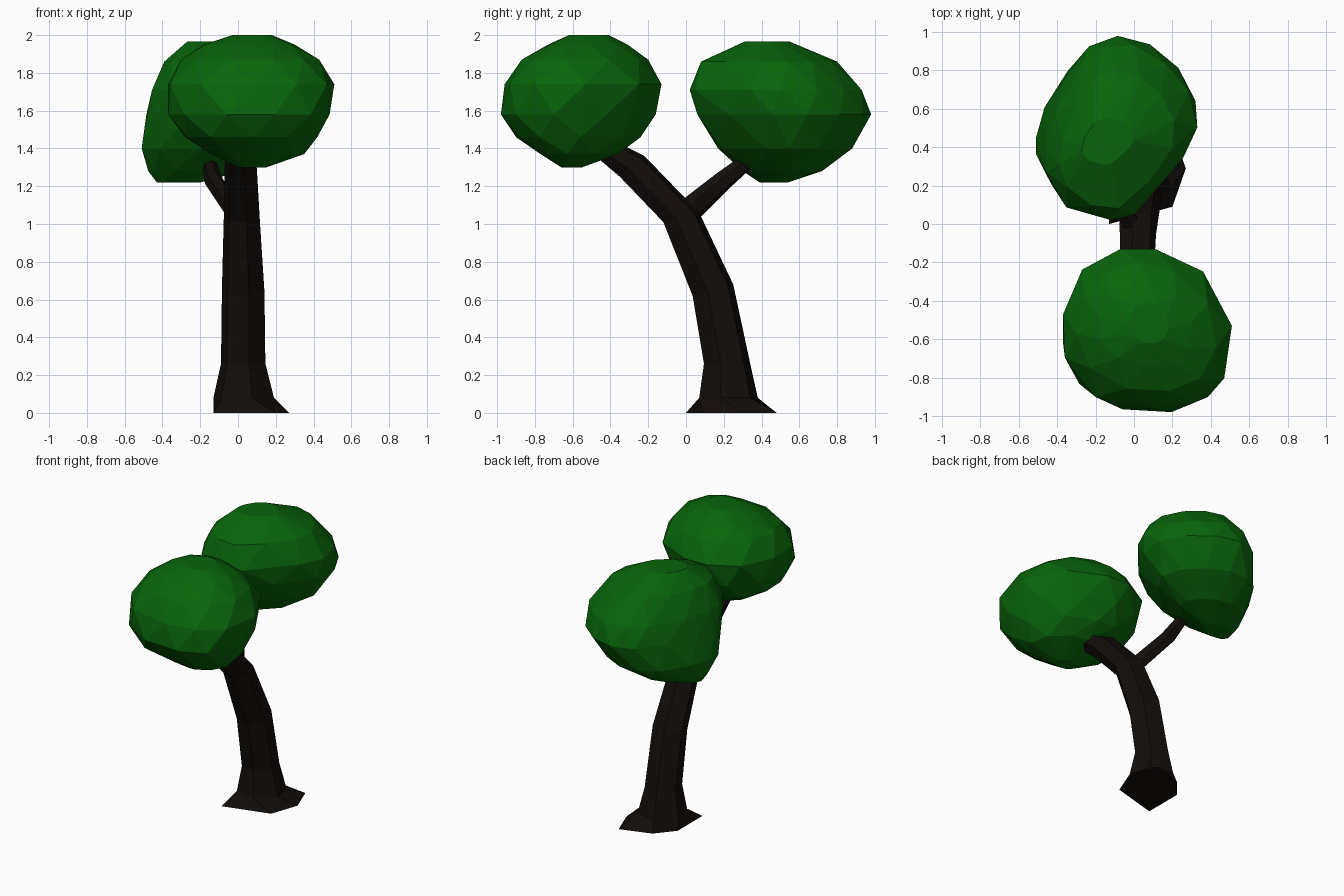
import bpy, bmesh
from math import cos, sin, radians

if "Cube" in bpy.data.objects:
    bpy.data.objects.remove(bpy.data.objects["Cube"])


def material(name, rgb):
    m = bpy.data.materials.new(name)
    m.diffuse_color = (*rgb, 1)
    m.use_nodes = True
    m.node_tree.nodes["Principled BSDF"].inputs["Base Color"].default_value = m.diffuse_color
    return m


LEAF = material("leaf_green", (0.0025, 0.13, 0.003))
BARK = material("dark_bark", (0.006, 0.004, 0.003))


def finish(name, bm, mat):
    bmesh.ops.recalc_face_normals(bm, faces=bm.faces)
    me = bpy.data.meshes.new(name)
    bm.to_mesh(me)
    bm.free()
    me.materials.append(mat)
    ob = bpy.data.objects.new(name, me)
    bpy.context.collection.objects.link(ob)
    return ob


def unit_fit(pts):
    """Scale a 2D outline to fill the 0..1 square."""
    xs, ys = zip(*pts)
    return [((x - min(xs)) / (max(xs) - min(xs)),
             (y - min(ys)) / (max(ys) - min(ys))) for x, y in pts]


HEX = unit_fit([(cos(radians(225 + 60 * k)), sin(radians(225 + 60 * k)))
                for k in range(6)])


def section(x0, x1, near, far):
    """Six-sided ring spanning x0..x1 and tilted from near (y, z) to far (y, z)."""
    return [(x0 + u * (x1 - x0),
             near[0] + v * (far[0] - near[0]),
             near[1] + v * (far[1] - near[1])) for u, v in HEX]


def loft(name, rings):
    bm = bmesh.new()
    loops = [[bm.verts.new(p) for p in r] for r in rings]
    for a, b in zip(loops, loops[1:]):
        for i in range(len(a)):
            j = (i + 1) % len(a)
            bm.faces.new((a[i], a[j], b[j], b[i]))
    bm.faces.new(loops[0])
    bm.faces.new(loops[-1])
    return finish(name, bm, BARK)


def crown(name, outline, levels):
    """Faceted leaf mass: hull around staggered slices (z, x0, x1, y0, y1)."""
    mids = [((a[0] + b[0]) / 2, (a[1] + b[1]) / 2)
            for a, b in zip(outline, outline[1:] + outline[:1])]
    shapes = unit_fit(outline), unit_fit(mids)
    bm = bmesh.new()
    for k, (z, x0, x1, y0, y1) in enumerate(levels):
        for u, v in shapes[k % 2]:
            bm.verts.new((x0 + u * (x1 - x0), y0 + v * (y1 - y0), z))
    res = bmesh.ops.convex_hull(bm, input=bm.verts[:])
    loose = {g for g in res["geom_interior"] if isinstance(g, bmesh.types.BMVert)}
    bmesh.ops.delete(bm, geom=list(loose), context='VERTS')
    return finish(name, bm, LEAF)


# Trunk: splayed root ring, then a curve leaning forward into the front crown
root = [(-0.13, 0.0, 0), (0.20, 0.09, 0), (0.27, 0.29, 0),
        (0.20, 0.48, 0), (-0.02, 0.41, 0), (-0.13, 0.28, 0)]
loft("trunk", [root] + [section(*s) for s in (
    (-0.13, 0.19, (0.07, 0.08), (0.38, 0.08)),
    (-0.09, 0.145, (0.095, 0.26), (0.34, 0.26)),
    (-0.085, 0.14, (0.035, 0.62), (0.25, 0.68)),
    (-0.075, 0.115, (-0.12, 1.01), (0.07, 1.06)),
    (-0.07, 0.10, (-0.35, 1.25), (-0.22, 1.36)),
    (-0.06, 0.09, (-0.48, 1.36), (-0.38, 1.44)))])

# Side branch reaching back to the rear crown
loft("branch", [section(*s) for s in (
    (-0.07, 0.03, (-0.03, 1.12), (0.06, 1.02)),
    (-0.175, -0.08, (0.165, 1.27), (0.22, 1.18)),
    (-0.19, -0.12, (0.30, 1.365), (0.35, 1.30)),
    (-0.19, -0.13, (0.43, 1.47), (0.47, 1.42)))])

# Front crown
crown("front_crown",
      [(0.51, -0.54), (0.36, -0.25), (0.11, -0.13), (-0.07, -0.13), (-0.27, -0.24),
       (-0.37, -0.48), (-0.36, -0.71), (-0.2, -0.92), (0.09, -0.98), (0.31, -0.95),
       (0.47, -0.82)],
      ((1.30, 0.00, 0.15, -0.66, -0.55),
       (1.37, -0.14, 0.35, -0.77, -0.36),
       (1.46, -0.28, 0.42, -0.90, -0.24),
       (1.58, -0.37, 0.485, -0.98, -0.16),
       (1.74, -0.37, 0.51, -0.96, -0.13),
       (1.87, -0.30, 0.43, -0.87, -0.20),
       (1.95, -0.18, 0.30, -0.73, -0.31),
       (2.00, -0.03, 0.18, -0.62, -0.41)))

# Rear crown, hanging lower on its left side
crown("rear_crown",
      [(0.33, 0.53), (0.28, 0.73), (0.15, 0.88), (-0.02, 0.98), (-0.19, 0.97),
       (-0.32, 0.87), (-0.46, 0.61), (-0.51, 0.4), (-0.51, 0.28), (-0.4, 0.09),
       (-0.15, 0.02), (-0.02, 0.05), (0.25, 0.36)],
      ((1.22, -0.43, -0.20, 0.39, 0.54),
       (1.28, -0.475, 0.02, 0.30, 0.72),
       (1.40, -0.51, 0.22, 0.17, 0.88),
       (1.58, -0.485, 0.32, 0.06, 0.98),
       (1.71, -0.455, 0.33, 0.02, 0.93),
       (1.86, -0.39, 0.21, 0.08, 0.80),
       (1.965, -0.27, 0.00, 0.31, 0.55)))
